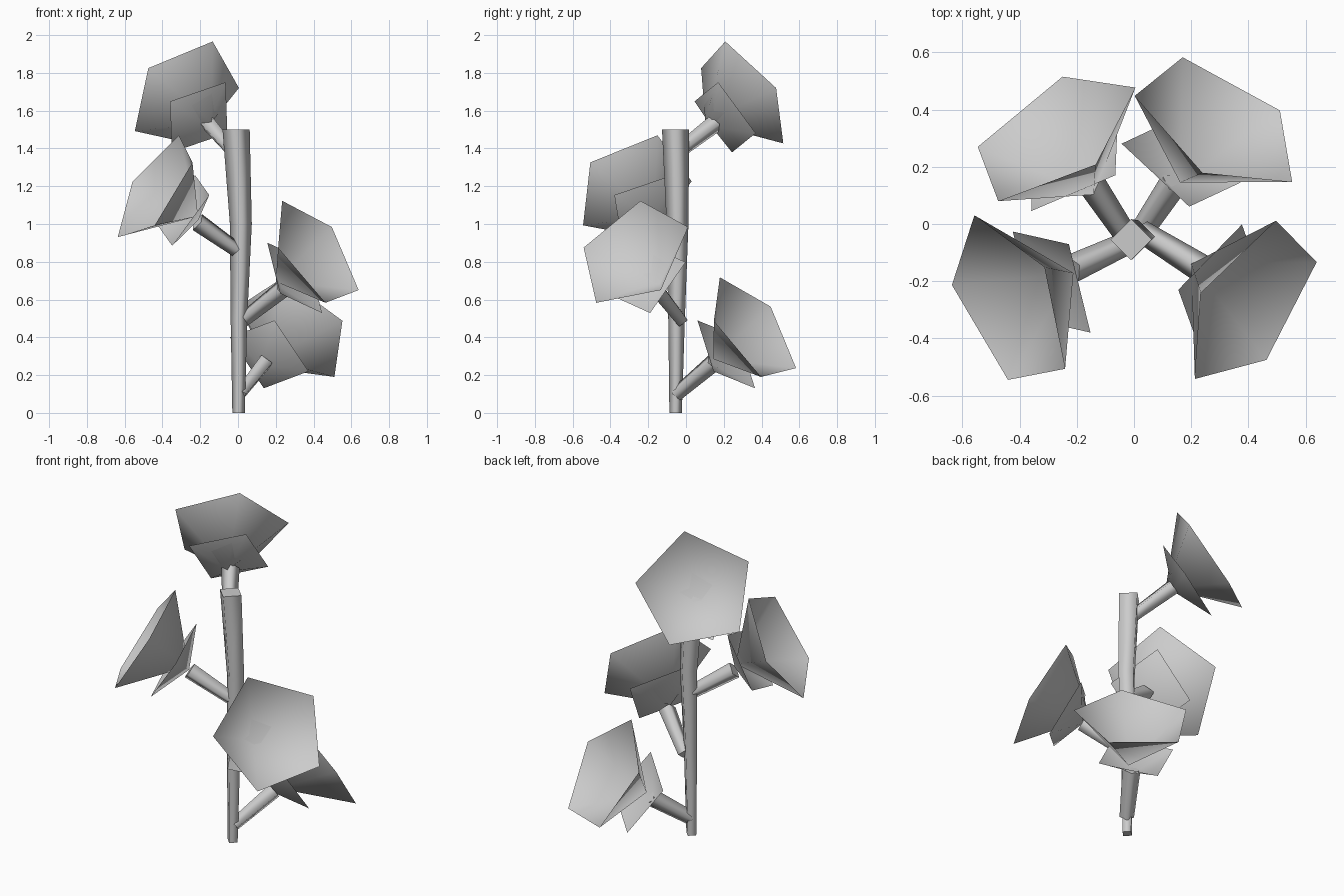
import bpy, bmesh
from mathutils import Vector

if "Cube" in bpy.data.objects:
    bpy.data.objects.remove(bpy.data.objects["Cube"])


def finish(name, bm):
    bmesh.ops.recalc_face_normals(bm, faces=bm.faces[:])
    me = bpy.data.meshes.new(name)
    bm.to_mesh(me)
    bm.free()
    ob = bpy.data.objects.new(name, me)
    bpy.context.collection.objects.link(ob)
    return ob


def ring(bm, centre, u, v):
    """Four-cornered cross-section."""
    return [bm.verts.new(centre + d) for d in (u, v, -u, -v)]


def stem(name, points, radii, u, v):
    """Square tapered stem: smooth sides, sharp flat caps."""
    bm = bmesh.new()
    rings = [ring(bm, Vector(p), u * r, v * r) for p, r in zip(points, radii)]
    for a, b in zip(rings, rings[1:]):
        for i in range(4):
            j = (i + 1) % 4
            bm.faces.new((a[i], a[j], b[j], b[i])).smooth = True
    for r in (rings[0], rings[-1]):
        for e in bm.faces.new(r).edges:
            e.smooth = False
    return finish(name, bm)


def open_cone(name, sides, apex, centre, axis, corner, radius):
    """Open pyramid; 'corner' sets the roll of the rim."""
    c, n = Vector(centre), Vector(axis).normalized()
    u = Vector(corner) - c
    u = (u - n * u.dot(n)).normalized()
    v = n.cross(u)
    bm = bmesh.new()
    tip = bm.verts.new(apex)
    from math import cos, sin, tau
    rim = [bm.verts.new(c + (u * cos(tau * i / sides) + v * sin(tau * i / sides)) * radius)
           for i in range(sides)]
    for i in range(sides):
        bm.faces.new((tip, rim[i], rim[(i + 1) % sides])).smooth = True
    return finish(name, bm)


# Trunk, widening towards the top
stem("trunk",
     [(0.003, -0.055, 0), (0.005, -0.05, 0.5), (0.015, -0.045, 1.0), (-0.01, -0.055, 1.5)],
     [0.033, 0.044, 0.058, 0.072], Vector((1, 0, 0)), Vector((0, 1, 0)))

# Branches with flowers: start, tip, axis, bract centre + corner, bloom centre + corner
flowers = [
    ((0.01, -0.05, 0.10), (0.14, 0.145, 0.265), (0.46, 0.71, 0.53),
     (0.165, 0.213, 0.31), (0.185, 0.055, 0.475), (0.295, 0.351, 0.439), (0.24, 0.18, 0.72)),
    ((0.025, -0.025, 0.49), (0.235, -0.155, 0.655), (0.72, -0.47, 0.51),
     (0.30, -0.21, 0.715), (0.14, -0.22, 0.89), (0.409, -0.276, 0.843), (0.225, -0.24, 1.14)),
    ((-0.01, -0.06, 0.865), (-0.215, -0.155, 1.01), (-0.78, -0.365, 0.51),
     (-0.288, -0.203, 1.072), (-0.215, -0.065, 1.25), (-0.438, -0.277, 1.189), (-0.305, -0.14, 1.5)),
    ((-0.025, -0.045, 1.38), (-0.155, 0.15, 1.53), (-0.48, 0.715, 0.51),
     (-0.208, 0.207, 1.565), (-0.055, 0.155, 1.74), (-0.28, 0.31, 1.686), (-0.12, 0.2, 2.0)),
]
for k, (start, tip, axis, bc, bv, fc, fv) in enumerate(flowers, 1):
    d = (Vector(tip) - Vector(start)).normalized()
    side = d.cross(Vector((0, 0, 1))).normalized()
    stem(f"branch_{k}", [start, tip], [0.04, 0.05], side, side.cross(d))
    n = Vector(axis).normalized()
    open_cone(f"bract_{k}", 4, Vector(bc) - n * 0.1, bc, axis, bv, 0.237)
    open_cone(f"bloom_{k}", 5, Vector(fc) - n * 0.29, fc, axis, fv, 0.332)
